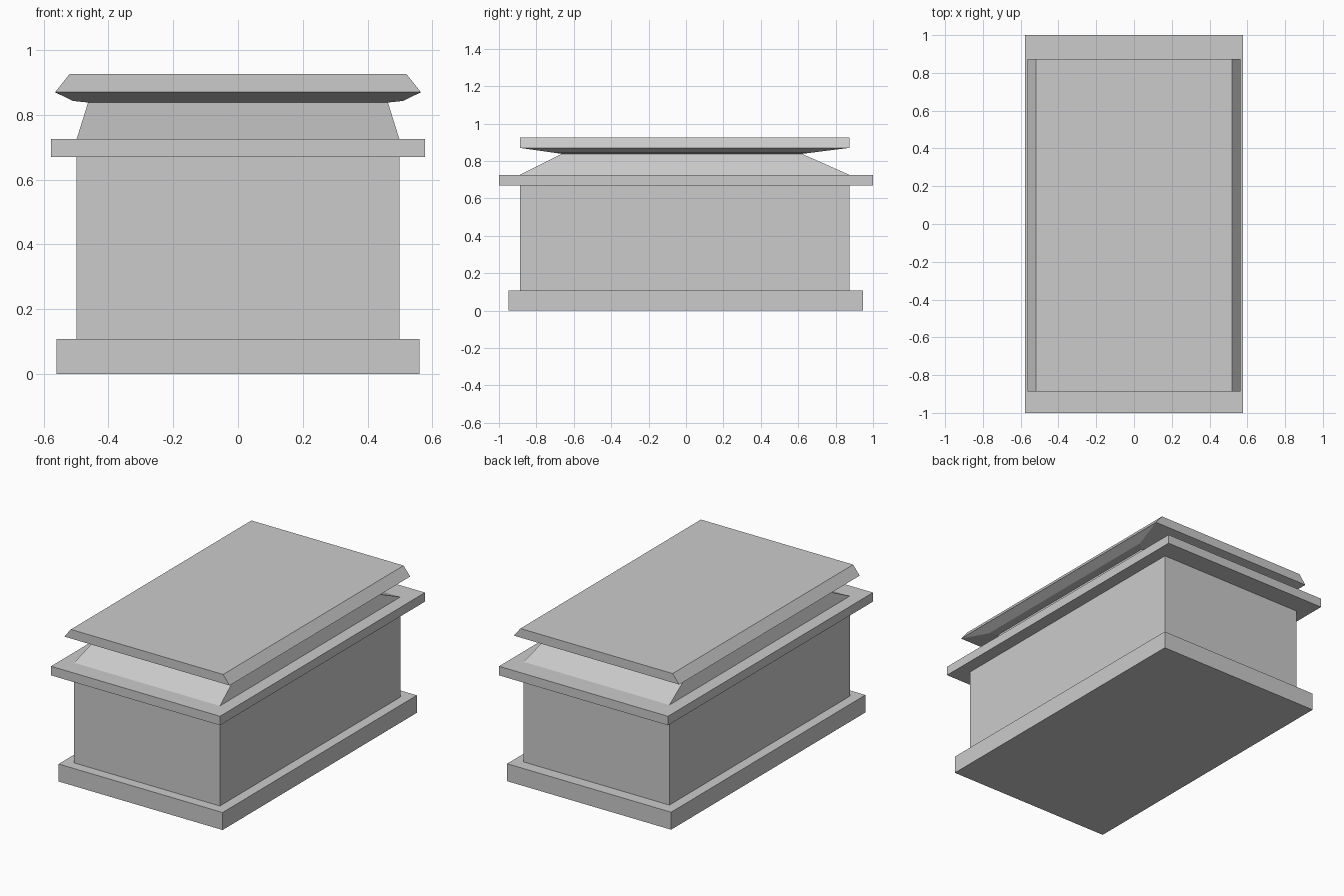
import bpy, bmesh

if "Cube" in bpy.data.objects:
    bpy.data.objects.remove(bpy.data.objects["Cube"])


def loft(name, rings, capped=True):
    """Stack rectangular rings (half width, y front, y back, z) into a part."""
    bm = bmesh.new()
    loops = [[bm.verts.new(p) for p in ((-w, f, z), (w, f, z), (w, b, z), (-w, b, z))]
             for w, f, b, z in rings]
    for low, high in zip(loops, loops[1:]):
        for i in range(4):
            j = (i + 1) % 4
            bm.faces.new((low[i], low[j], high[j], high[i]))
    if capped:
        bm.faces.new(loops[0][::-1])
        bm.faces.new(loops[-1])
    mesh = bpy.data.meshes.new(name)
    bm.to_mesh(mesh)
    bm.free()
    obj = bpy.data.objects.new(name, mesh)
    bpy.context.collection.objects.link(obj)
    return obj


FRONT, BACK = -0.888, 0.873

# Plinth at the bottom
loft("base_plinth", [(0.56, -0.95, 0.945, 0), (0.56, -0.95, 0.945, 0.108)])

# Main box walls, closed by the plinth and rim
loft("box_body", [(0.498, FRONT, BACK, 0.108), (0.498, FRONT, BACK, 0.67)], capped=False)

# Overhanging rim
loft("rim", [(0.577, -1, 1, 0.67), (0.577, -1, 1, 0.726)])

# Tapered neck between rim and lid
loft("neck", [(0.498, FRONT, BACK, 0.726), (0.463, -0.663, 0.62, 0.838)], capped=False)

# Lid: sloped underside, flared edge, bevelled long sides
loft("lid", [(0.463, -0.663, 0.62, 0.838),
             (0.51, -0.70, 0.66, 0.843),
             (0.565, FRONT, BACK, 0.87),
             (0.52, FRONT, BACK, 0.926)])
